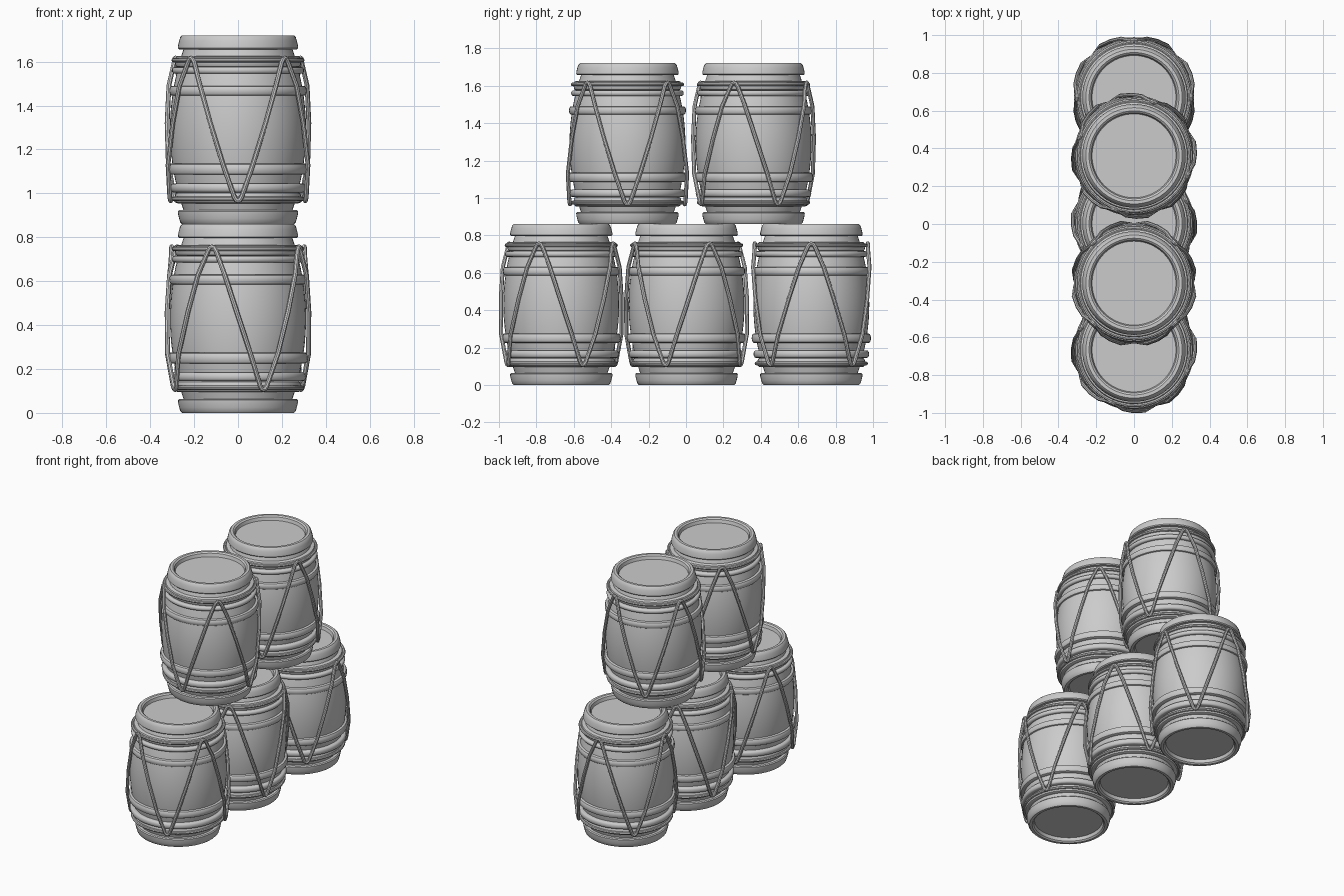
import bpy, bmesh
from math import sin, cos, pi, radians
from mathutils import Vector

if "Cube" in bpy.data.objects:
    bpy.data.objects.remove(bpy.data.objects["Cube"])

grey = bpy.data.materials.new("plain grey")
grey.use_nodes = True
grey.diffuse_color = (0.6, 0.6, 0.6, 1)
grey.node_tree.nodes["Principled BSDF"].inputs["Base Color"].default_value = (0.6, 0.6, 0.6, 1)

HEIGHT = 0.86
SEGMENTS = 56


def belly(z):
    """Radius of the bulging wooden shell at height z."""
    return 0.31 - 0.46 * (z - HEIGHT / 2) ** 2


def finish(name, bm):
    """Turn a bmesh into a smooth-shaded object."""
    bmesh.ops.recalc_face_normals(bm, faces=bm.faces)
    mesh = bpy.data.meshes.new(name)
    bm.to_mesh(mesh)
    bm.free()
    mesh.materials.append(grey)
    obj = bpy.data.objects.new(name, mesh)
    bpy.context.collection.objects.link(obj)
    bpy.ops.object.select_all(action='DESELECT')
    obj.select_set(True)
    bpy.context.view_layer.objects.active = obj
    bpy.ops.object.shade_smooth_by_angle(angle=radians(35))
    return obj


def revolve(name, profile, closed=False):
    """Spin an (r, z) profile around the vertical axis."""
    bm = bmesh.new()
    verts = [bm.verts.new((r, 0, z)) for r, z in profile]
    edges = [bm.edges.new(p) for p in zip(verts, verts[1:])]
    if closed:
        edges.append(bm.edges.new((verts[-1], verts[0])))
    bmesh.ops.spin(bm, geom=verts + edges, cent=(0, 0, 0), axis=(0, 0, 1),
                   angle=2 * pi, steps=SEGMENTS, use_duplicate=False)
    bmesh.ops.remove_doubles(bm, verts=bm.verts, dist=0.0001)
    return finish(name, bm)


def hoop(name, low, high, radius):
    """Rounded band wrapped around the shell."""
    mid, half = (low + high) / 2, (high - low) / 2
    inner = belly(mid) - 0.03
    curve = [(radius - 0.012 * (1 - cos(a)), mid + half * sin(a))
             for a in [radians(d) for d in range(-90, 91, 30)]]
    return revolve(name, [(inner, low)] + curve + [(inner, high)], closed=True)


def tube(name, points, radius, sides=8):
    """Closed rope swept through a loop of points."""
    bm = bmesh.new()
    rings = []
    count = len(points)
    for i, p in enumerate(points):
        tangent = (points[(i + 1) % count] - points[i - 1]).normalized()
        out = Vector((p.x, p.y, 0)).normalized()
        side = tangent.cross(out).normalized()
        out = side.cross(tangent)
        rings.append([bm.verts.new(p + radius * (out * cos(a) + side * sin(a)))
                      for a in [2 * pi * k / sides for k in range(sides)]])
    for i in range(count):
        a, b = rings[i - 1], rings[i]
        for k in range(sides):
            bm.faces.new((a[k - 1], a[k], b[k], b[k - 1]))
    return finish(name, bm)


def around(angle, radius, z):
    return Vector((radius * cos(angle), radius * sin(angle), z))


# Shell and the thick end rims with recessed heads
parts = [revolve("barrel_shell", [(belly(0.05 + 0.038 * i), 0.05 + 0.038 * i) for i in range(21)])]
rim = [(0, 0.03), (0.222, 0.03), (0.228, 0.008), (0.238, 0), (0.255, 0), (0.263, 0.008),
       (0.268, 0.025), (0.273, 0.045), (0.274, 0.058), (0.268, 0.064), (0.235, 0.064)]
parts.append(revolve("bottom_rim", rim))
parts.append(revolve("top_rim", [(r, HEIGHT - z) for r, z in rim]))

# Raised hoops
parts += [
    hoop("upper_wide_hoop", 0.585, 0.63, 0.313),
    hoop("upper_narrow_hoop", 0.685, 0.715, 0.301),
    hoop("upper_end_hoop", 0.715, 0.765, 0.288),
    hoop("lower_wide_hoop", 0.225, 0.275, 0.319),
    hoop("lower_narrow_hoop", 0.145, 0.185, 0.309),
    hoop("lower_end_hoop", 0.095, 0.145, 0.288),
]

# Rope rings that hold the lacing
for name, z in (("upper_rope_ring", 0.747), ("lower_rope_ring", 0.115)):
    loop = [around(2 * pi * i / SEGMENTS, 0.293, z) for i in range(SEGMENTS)]
    parts.append(tube(name, loop, 0.01))

# Zigzag lacing: four loops per barrel, the first peak facing +x
lacing = []
for quarter in range(4):
    for deg, r, z in ((-4, 0.303, 0.735), (-2, 0.303, 0.753), (0, 0.302, 0.757),
                      (2, 0.303, 0.753), (4, 0.303, 0.735),
                      (12, 0.318, 0.63), (22, 0.323, 0.46), (33, 0.326, 0.27),
                      (42, 0.311, 0.122), (43.5, 0.308, 0.109), (45, 0.307, 0.106),
                      (46.5, 0.308, 0.109), (48, 0.311, 0.122),
                      (57, 0.326, 0.27), (68, 0.323, 0.46), (78, 0.318, 0.63)):
        lacing.append(around(radians(deg + 90 * quarter), r, z))
parts.append(tube("zigzag_lacing", lacing, 0.011))

# Five barrels: three below, two on top (position y, base z, turn in degrees)
stack = {
    "front_lower": (-0.667, 0, -23),
    "middle_lower": (0.003, 0, 24),
    "back_lower": (0.67, 0, 0),
    "front_upper": (-0.313, HEIGHT, 45),
    "back_upper": (0.361, HEIGHT, -20),
}
for place, (y, z, turn) in stack.items():
    for part in parts:
        copy = bpy.data.objects.new(place + "_" + part.name, part.data)
        copy.location = (0, y, z)
        copy.rotation_euler.z = radians(turn)
        bpy.context.collection.objects.link(copy)
for part in parts:
    bpy.data.objects.remove(part)
